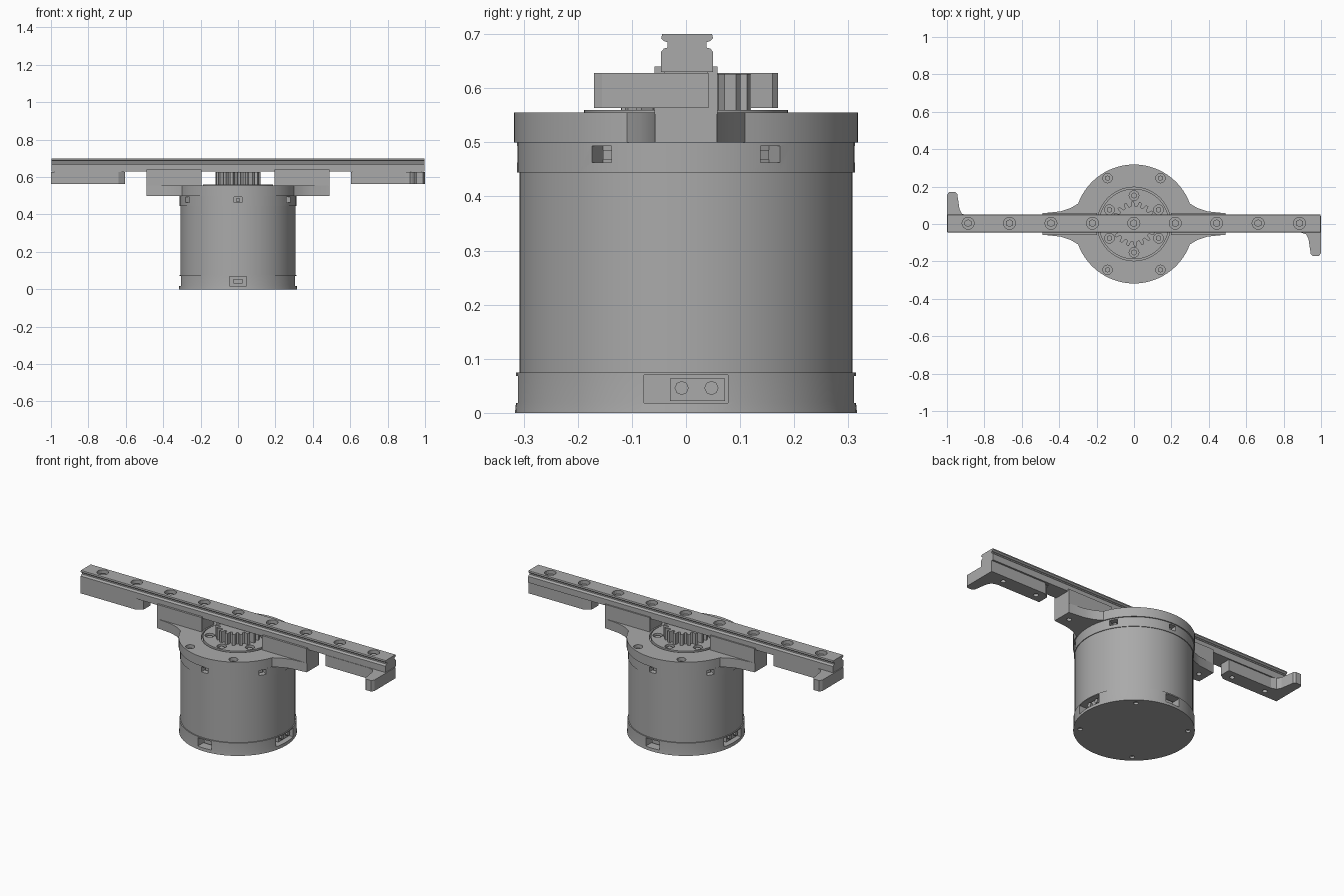
import bpy, bmesh, math
from mathutils import Matrix

if "Cube" in bpy.data.objects:
    bpy.data.objects.remove(bpy.data.objects["Cube"])

grey = bpy.data.materials.new("plain grey")
grey.use_nodes = True
grey.diffuse_color = (0.4, 0.4, 0.4, 1)
grey.node_tree.nodes["Principled BSDF"].inputs["Base Color"].default_value = grey.diffuse_color


def finish(bm, name, smooth=False):
    bmesh.ops.recalc_face_normals(bm, faces=bm.faces)
    mesh = bpy.data.meshes.new(name)
    bm.to_mesh(mesh)
    bm.free()
    mesh.materials.append(grey)
    ob = bpy.data.objects.new(name, mesh)
    bpy.context.collection.objects.link(ob)
    if smooth:
        select(ob)
        bpy.ops.object.shade_smooth_by_angle(angle=math.radians(30))
    return ob


def select(ob):
    bpy.ops.object.select_all(action='DESELECT')
    ob.select_set(True)
    bpy.context.view_layer.objects.active = ob


def add_box(bm, lo, hi, turn=0):
    size = [b - a for a, b in zip(lo, hi)]
    mid = [(a + b) / 2 for a, b in zip(lo, hi)]
    m = Matrix.Rotation(turn, 4, 'Z') @ Matrix.Translation(mid) @ Matrix.Diagonal((*size, 1))
    bmesh.ops.create_cube(bm, size=1, matrix=m)


def add_cyl(bm, x, y, z0, z1, r, n=16, m=Matrix()):
    m = m @ Matrix.Translation((x, y, (z0 + z1) / 2))
    bmesh.ops.create_cone(bm, cap_ends=True, segments=n, radius1=r, radius2=r, depth=z1 - z0, matrix=m)


def add_prism(bm, pts, z0, z1):
    low = [bm.verts.new((x, y, z0)) for x, y in pts]
    top = [bm.verts.new((x, y, z1)) for x, y in pts]
    bm.faces.new(low)
    bm.faces.new(top)
    for i in range(len(pts)):
        j = (i + 1) % len(pts)
        bm.faces.new((low[i], low[j], top[j], top[i]))


def lathe(name, profile, n=64):
    bm = bmesh.new()
    rings = [[bm.verts.new((r * math.cos(math.tau * i / n), r * math.sin(math.tau * i / n), z))
              for i in range(n)] for r, z in profile]
    for a, b in zip(rings, rings[1:]):
        for i in range(n):
            j = (i + 1) % n
            bm.faces.new((a[i], a[j], b[j], b[i]))
    bm.faces.new(rings[0])
    bm.faces.new(rings[-1])
    return finish(bm, name, True)


def cut(ob, bm):
    cutter = finish(bm, "cutter")
    cutter.hide_render = True
    mod = ob.modifiers.new("cut", 'BOOLEAN')
    mod.object, mod.operation, mod.solver = cutter, 'DIFFERENCE', 'EXACT'
    select(ob)
    bpy.ops.object.modifier_apply(modifier=mod.name)
    bpy.data.objects.remove(cutter)


def around(r, degrees):
    return r * math.cos(math.radians(degrees)), r * math.sin(math.radians(degrees))


# Drum: base ring, sleeve and upper ring
base = lathe("base_ring", [(0.316, 0), (0.314, 0.02), (0.314, 0.075)])
lathe("sleeve", [(0.308, 0.074), (0.308, 0.446)])
upper = lathe("upper_ring", [(0.312, 0.444), (0.312, 0.502)])

# Pockets in the base ring and screw holes below
bm = bmesh.new()
for side in (0, math.pi):
    add_box(bm, (0.25, -0.078, 0.018), (0.4, 0.078, 0.07), side)
    add_box(bm, (0.25, -0.045, 0.018), (0.4, 0.045, 0.068), side + math.pi / 2)
for k in range(4):
    add_cyl(bm, *around(0.28, 52 + 90 * k), -0.01, 0.012, 0.013)
cut(base, bm)

# Connector blocks and screws inside the base pockets
bm = bmesh.new()
for side in (0, math.pi):
    add_box(bm, (0.24, -0.03, 0.022), (0.285, 0.072, 0.064), side)
    add_box(bm, (0.24, -0.025, 0.03), (0.28, 0.025, 0.056), side + math.pi / 2)
    lay = Matrix.Rotation(side, 4, 'Z') @ Matrix.Translation((0, 0, 0.046)) @ Matrix.Rotation(math.pi / 2, 4, 'Y')
    for y in (-0.008, 0.047):
        add_cyl(bm, 0, y, 0.27, 0.297, 0.013, 8, lay)
finish(bm, "base_connectors")

# Small windows around the upper ring
bm = bmesh.new()
for k in range(6):
    add_box(bm, (0.27, -0.021, 0.463), (0.4, 0.021, 0.493), math.radians(30 + 60 * k))
cut(upper, bm)
bm = bmesh.new()
for k in range(6):
    add_box(bm, (0.25, -0.01, 0.468), (0.29, 0.01, 0.486), math.radians(30 + 60 * k))
finish(bm, "upper_nuts")

# Flange: round plate drawn out into a tapering ear on each side
quarter = [(0.49, 0.057), (0.39, 0.068), (0.34, 0.085)] + [around(0.318, a) for a in range(20, 90, 5)]
half = quarter + [(0, 0.318)] + [(-x, y) for x, y in reversed(quarter)]
bm = bmesh.new()
add_prism(bm, half + [(-x, -y) for x, y in half], 0.5, 0.555)
flange = finish(bm, "flange", True)
bm = bmesh.new()
add_cyl(bm, 0, 0, 0.53, 0.6, 0.197, 48)
for a in (60, 120, 240, 300):
    add_cyl(bm, *around(0.283, a), 0.515, 0.6, 0.025)
for s in (1, -1):
    add_cyl(bm, 0.44 * s, 0, 0.48, 0.52, 0.014)
cut(flange, bm)
bm = bmesh.new()
for a in (60, 120, 240, 300):
    add_cyl(bm, *around(0.283, a), 0.51, 0.54, 0.015, 6)
finish(bm, "flange_screws")

# Rail supports with a hollow round inner face
bm = bmesh.new()
for s in (1, -1):
    add_box(bm, (min(0.15 * s, 0.49 * s), -0.058, 0.552), (max(0.15 * s, 0.49 * s), 0.058, 0.64))
support = finish(bm, "rail_supports")
bm = bmesh.new()
add_cyl(bm, 0, 0, 0.5, 0.7, 0.205, 48)
cut(support, bm)

# Rotor plate with bolts
rotor = lathe("rotor_plate", [(0.188, 0.525), (0.188, 0.56)])
bm = bmesh.new()
for k in range(6):
    add_cyl(bm, *around(0.152, 30 + 60 * k), 0.54, 0.6, 0.026)
cut(rotor, bm)
bm = bmesh.new()
for k in range(6):
    add_cyl(bm, *around(0.152, 30 + 60 * k), 0.53, 0.553, 0.016, 6)
finish(bm, "rotor_bolts")

# Pinion gear
teeth = 18
pts = []
for k in range(teeth):
    for r, f in ((0.095, 0.0), (0.095, 0.35), (0.12, 0.5), (0.12, 0.85)):
        pts.append(around(r, 360 * (k + f) / teeth))
bm = bmesh.new()
add_prism(bm, pts, 0.555, 0.626)
finish(bm, "gear")

# Grooved rail with a row of counterbored holes
side = [(0.048, 0.63), (0.048, 0.667), (0.043, 0.673), (0.036, 0.675),
        (0.036, 0.685), (0.043, 0.687), (0.048, 0.692), (0.046, 0.7)]
bm = bmesh.new()
# The profile is raised along local z, then laid along x
add_prism(bm, side + [(-y, z) for y, z in reversed(side)], -0.997, 0.997)
for v in bm.verts:
    y, z, x = v.co
    v.co = (x, y + 0.002, z)
rail = finish(bm, "rail")
spots = [-0.887 + 0.2215 * k for k in range(9)]
bm = bmesh.new()
for x in spots:
    add_cyl(bm, x, 0.004, 0.655, 0.72, 0.032)
cut(rail, bm)
bm = bmesh.new()
for x in spots:
    add_cyl(bm, x, 0.004, 0.65, 0.685, 0.021, 6)
finish(bm, "rail_bolts")

# Hooked end arms, one the half-turn of the other
hook = [(0.605, -0.045), (0.89, -0.045), (0.92, -0.055), (0.933, -0.08), (0.945, -0.16),
        (0.955, -0.17), (0.99, -0.17), (1, -0.155), (1, 0.042), (0.64, 0.042), (0.605, 0.02)]
for s, name in ((1, "left_hook_arm"), (-1, "right_hook_arm")):
    bm = bmesh.new()
    add_prism(bm, [(x * s, y * s) for x, y in hook], 0.563, 0.628)
    arm = finish(bm, name)
    add = bmesh.new()
    add_box(add, (min(0.61 * s, 0.98 * s), -0.04, 0.626), (max(0.61 * s, 0.98 * s), 0.04, 0.632))
    finish(add, name + "_pad")
    bm = bmesh.new()
    for x in (0.665, 0.887):
        add_cyl(bm, x * s, 0, 0.55, 0.58, 0.014)
    cut(arm, bm)
